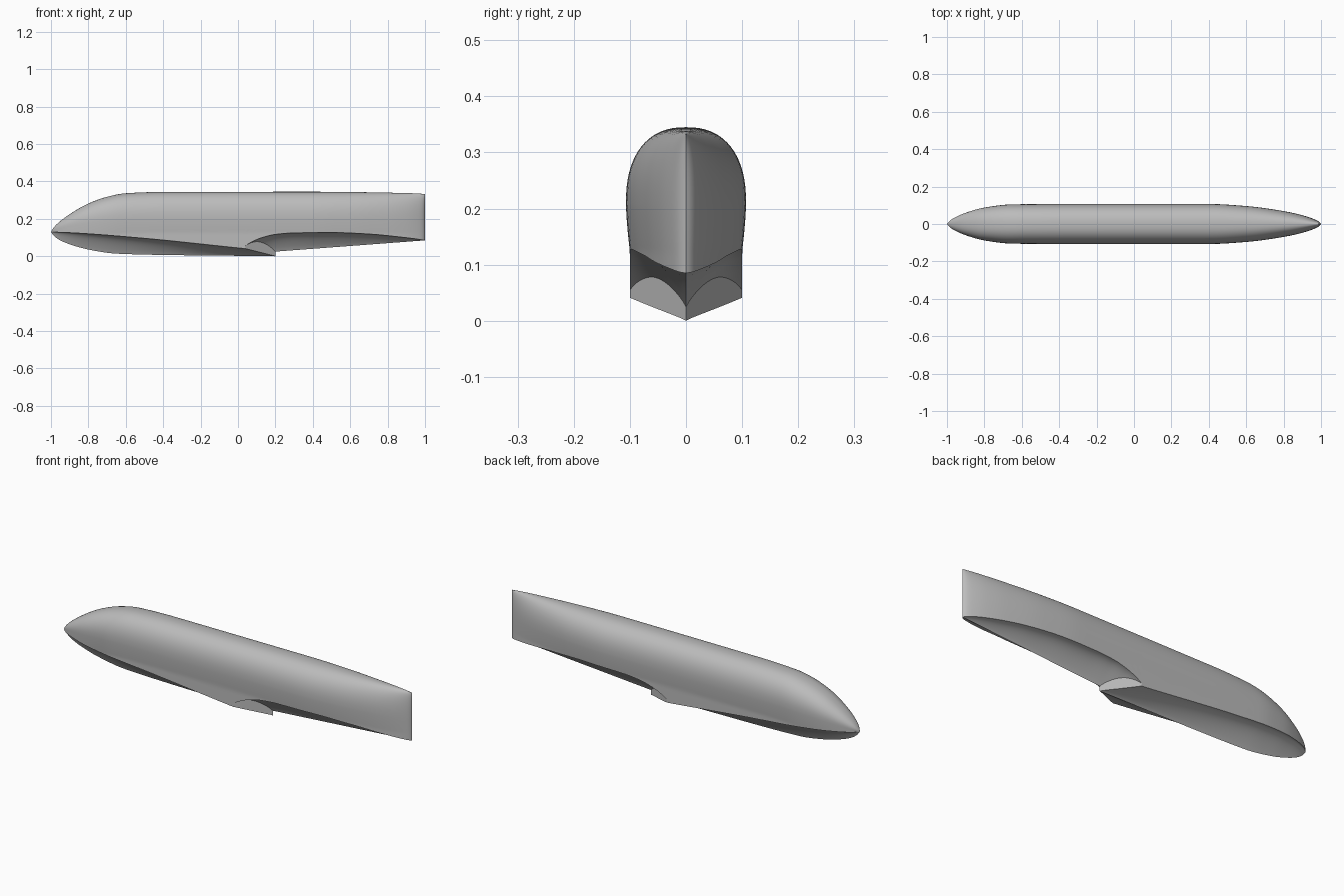
import bpy, bmesh, math

cube = bpy.data.objects.get("Cube")
if cube:
    bpy.data.objects.remove(cube, do_unlink=True)

grey = bpy.data.materials.new("hull grey")
grey.use_nodes = True
grey.diffuse_color = (0.5, 0.5, 0.5, 1)
grey.node_tree.nodes["Principled BSDF"].inputs["Base Color"].default_value = (0.5, 0.5, 0.5, 1)


def curve(*pts):
    """Smooth interpolation through (x, value) points."""
    secant = [(b[1] - a[1]) / (b[0] - a[0]) for a, b in zip(pts, pts[1:])]
    inner = [2 * a * b / (a + b) if a * b > 0 else 0 for a, b in zip(secant, secant[1:])]
    slope = [secant[0] * 1.4] + inner + [secant[-1] * 1.4]

    def value(x):
        i = 0
        while i < len(pts) - 2 and x > pts[i + 1][0]:
            i += 1
        (x0, y0), (x1, y1) = pts[i], pts[i + 1]
        h = x1 - x0
        u = min(1, max(0, (x - x0) / h))
        w = u * u * (3 - 2 * u)
        return (y0 + (y1 - y0) * w + h * u * (1 - u) * ((1 - u) * slope[i] - u * slope[i + 1]))
    return value


# Hull lines
STEP, NOTCH = 0.2, 0.04
half_width = curve((-1, 0), (-.98, .021), (-.95, .039), (-.9, .06), (-.8, .088), (-.65, .105), (-.4, .107),
                   (.4, .107), (.6, .096), (.8, .069), (.9, .047), (.96, .027), (.99, .012), (1, 0))
crown = curve((-1, .13), (-.98, .16), (-.95, .188), (-.9, .225), (-.8, .282), (-.7, .318), (-.6, .337),
              (-.4, .344), (.4, .345), (.9, .338), (1, .333))
fore_keel = curve((-1, .13), (-.98, .105), (-.95, .085), (-.9, .064), (-.8, .036), (-.65, .014), (-.4, .007), (STEP, 0))
fore_chine = curve((-1, .13), (-.9, .126), (-.5, .096), (0, .045), (STEP, .025))
aft_chine = curve((NOTCH, .055), (.08, .08), (.12, .097), (STEP, .117), (.3, .125), (.5, .127),
                  (.7, .119), (.85, .105), (1, .085))


def aft_keel(x):
    return 0.025 + 0.075 * (x - STEP)


def widest(x):
    return 0.13 + 0.37 * (crown(x) - 0.13)


def side_y(x, z):
    k = min(1, max(0, widest(x) - z) / 0.085)
    return half_width(x) * (1 - 0.065 * k ** 1.5)


def step_x(t):
    return STEP + (NOTCH - STEP) * t


def ease(s):
    return (1 - math.cos(math.pi * s)) / 2


def flare(t, hollow):
    return hollow * math.sin(1.9 * t) / math.sin(1.9) + (1 - hollow) * t ** 0.75


# Surface functions, given for the -y half
def fore_bottom(s, t):
    x = -1 + (1 + step_x(t)) * ease(s)
    k, c = fore_keel(x), fore_chine(x)
    return x, -t * side_y(x, c), k + (c - k) * flare(t, 1 - s)


def aft_bottom(s, t):
    x = step_x(t) + (1 - step_x(t)) * ease(s)
    k, c = aft_keel(x), aft_chine(x)
    return x, -t * side_y(x, c), k + (c - k) * flare(t, 0.5)


def topside(chine, x0, x1):
    def point(s, v):
        x = x0 + (x1 - x0) * ease(s)
        low, mid, top = chine(x), widest(x), crown(x)
        if v <= 0.4:
            z = low + (mid - low) * v / 0.4
            return x, -side_y(x, z), z
        a = (v - 0.4) / 0.6 * math.pi / 2
        power = 2 / 2.35
        return (x, -half_width(x) * max(0, math.cos(a)) ** power,
                mid + (top - mid) * math.sin(a) ** power)
    return point


def step_face(t, v):
    upper, lower = aft_bottom(0, t), fore_bottom(1, t)
    return tuple(a + (b - a) * v for a, b in zip(upper, lower))


def build(name, patches):
    """Sample patches into a grid mesh, mirror to +y and shade it."""
    bm = bmesh.new()
    for surface, nu, nv in patches:
        grid = [[bm.verts.new(surface(i / nu, j / nv)) for j in range(nv + 1)] for i in range(nu + 1)]
        for i in range(nu):
            for j in range(nv):
                bm.faces.new((grid[i][j], grid[i + 1][j], grid[i + 1][j + 1], grid[i][j + 1]))
    bmesh.ops.remove_doubles(bm, verts=bm.verts, dist=0.0002)
    mesh = bpy.data.meshes.new(name)
    bm.to_mesh(mesh)
    bm.free()
    mesh.materials.append(grey)
    obj = bpy.data.objects.new(name, mesh)
    bpy.context.collection.objects.link(obj)
    mirror = obj.modifiers.new("mirror", "MIRROR")
    mirror.use_axis = (False, True, False)
    bpy.ops.object.select_all(action="DESELECT")
    obj.select_set(True)
    bpy.context.view_layer.objects.active = obj
    bpy.ops.object.modifier_apply(modifier="mirror")
    bpy.ops.object.shade_smooth_by_angle(angle=math.radians(35))


# Upper hull, planing bottom, tail bottom and the pointed step between them
build("upper_hull", [(topside(fore_chine, -1, NOTCH), 48, 30),
                     (topside(aft_chine, NOTCH, 1), 48, 30)])
build("forebody_bottom", [(fore_bottom, 48, 16)])
build("afterbody_bottom", [(aft_bottom, 48, 16)])
build("step_face", [(step_face, 16, 2)])
